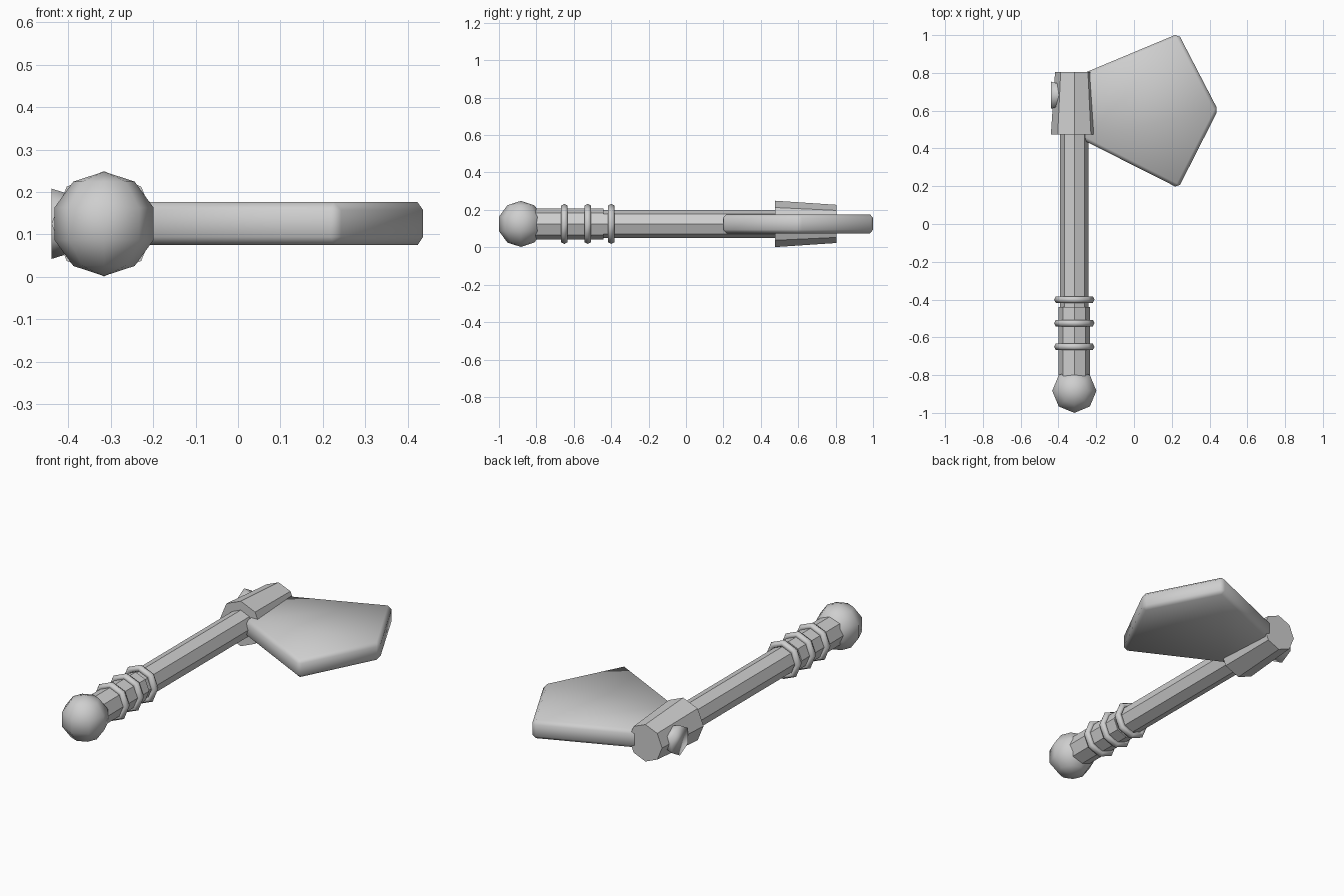
import bpy, bmesh, math
from mathutils import Vector

if "Cube" in bpy.data.objects:
    bpy.data.objects.remove(bpy.data.objects["Cube"])

CX, CZ = -0.316, 0.125          # handle axis runs along y through this point
metal = bpy.data.materials.new("light grey")
metal.diffuse_color = (0.62, 0.62, 0.62, 1)
metal.use_nodes = True
metal.node_tree.nodes["Principled BSDF"].inputs["Base Color"].default_value = metal.diffuse_color


def finish(name, bm, smooth=False):
    bmesh.ops.recalc_face_normals(bm, faces=bm.faces)
    for f in bm.faces:
        f.smooth = smooth
    me = bpy.data.meshes.new(name)
    bm.to_mesh(me)
    bm.free()
    me.materials.append(metal)
    ob = bpy.data.objects.new(name, me)
    bpy.context.collection.objects.link(ob)
    return ob


def prism(name, a, b, ra, rb, sides, smooth=False):
    """Closed frustum from a to b; first corner points up."""
    a, b = Vector(a), Vector(b)
    up = Vector((0, 0, 1))
    side = (b - a).normalized().cross(up)
    bm = bmesh.new()
    rings = []
    for c, r in ((a, ra), (b, rb)):
        ring = []
        for i in range(sides):
            t = 2 * math.pi * i / sides
            ring.append(bm.verts.new(c + r * (up * math.cos(t) + side * math.sin(t))))
        rings.append(ring)
    for i in range(sides):
        j = (i + 1) % sides
        bm.faces.new((rings[0][i], rings[0][j], rings[1][j], rings[1][i]))
    for ring in rings:
        bm.faces.new(ring)
    return finish(name, bm, smooth)


# handle, thicker grip and flared head collar
prism("handle", (CX, -0.82, CZ), (CX, 0.6, CZ), 0.075, 0.075, 8)
prism("grip", (CX, -0.84, CZ), (CX, -0.44, CZ), 0.083, 0.083, 8)
prism("head_collar", (CX, 0.475, CZ), (CX, 0.805, CZ), 0.124, 0.102, 8)

# six-sided poll on the back of the head
prism("poll", (-0.36, 0.682, CZ), (-0.44, 0.682, CZ), 0.058, 0.083, 6, True)

# grip rings
for k, y in enumerate((-0.40, -0.525, -0.65)):
    bm = bmesh.new()
    grid = []
    for i in range(8):
        t = math.pi * i / 4
        row = []
        for j in range(6):
            p = math.pi * j / 3
            r = 0.089 + 0.018 * math.cos(p)
            row.append(bm.verts.new((CX + r * math.cos(t), y + 0.02 * math.sin(p),
                                     CZ + r * math.sin(t))))
        grid.append(row)
    for i in range(8):
        for j in range(6):
            a, b = grid[i], grid[(i + 1) % 8]
            bm.faces.new((a[j], b[j], b[(j + 1) % 6], a[(j + 1) % 6]))
    finish(f"grip_ring_{k + 1}", bm, True)

# pommel ball
bm = bmesh.new()
bmesh.ops.create_uvsphere(bm, u_segments=8, v_segments=5, radius=0.123)
bmesh.ops.translate(bm, verts=bm.verts, vec=(CX, -0.883, CZ))
finish("pommel", bm, True)

# blade: five-sided plate with chamfered edges
bm = bmesh.new()
outline = [(-0.27, 0.797), (0.235, 1.008), (0.445, 0.603), (0.235, 0.19), (-0.27, 0.445)]
face = bm.faces.new([bm.verts.new((x, y, 0.075)) for x, y in outline])
top = bmesh.ops.extrude_face_region(bm, geom=[face])
bmesh.ops.translate(bm, vec=(0, 0, 0.101),
                    verts=[v for v in top["geom"] if isinstance(v, bmesh.types.BMVert)])
bmesh.ops.recalc_face_normals(bm, faces=bm.faces)
bmesh.ops.bevel(bm, geom=bm.edges[:], offset=0.019, segments=1, affect='EDGES',
                profile=0.5)
finish("blade", bm, True)
